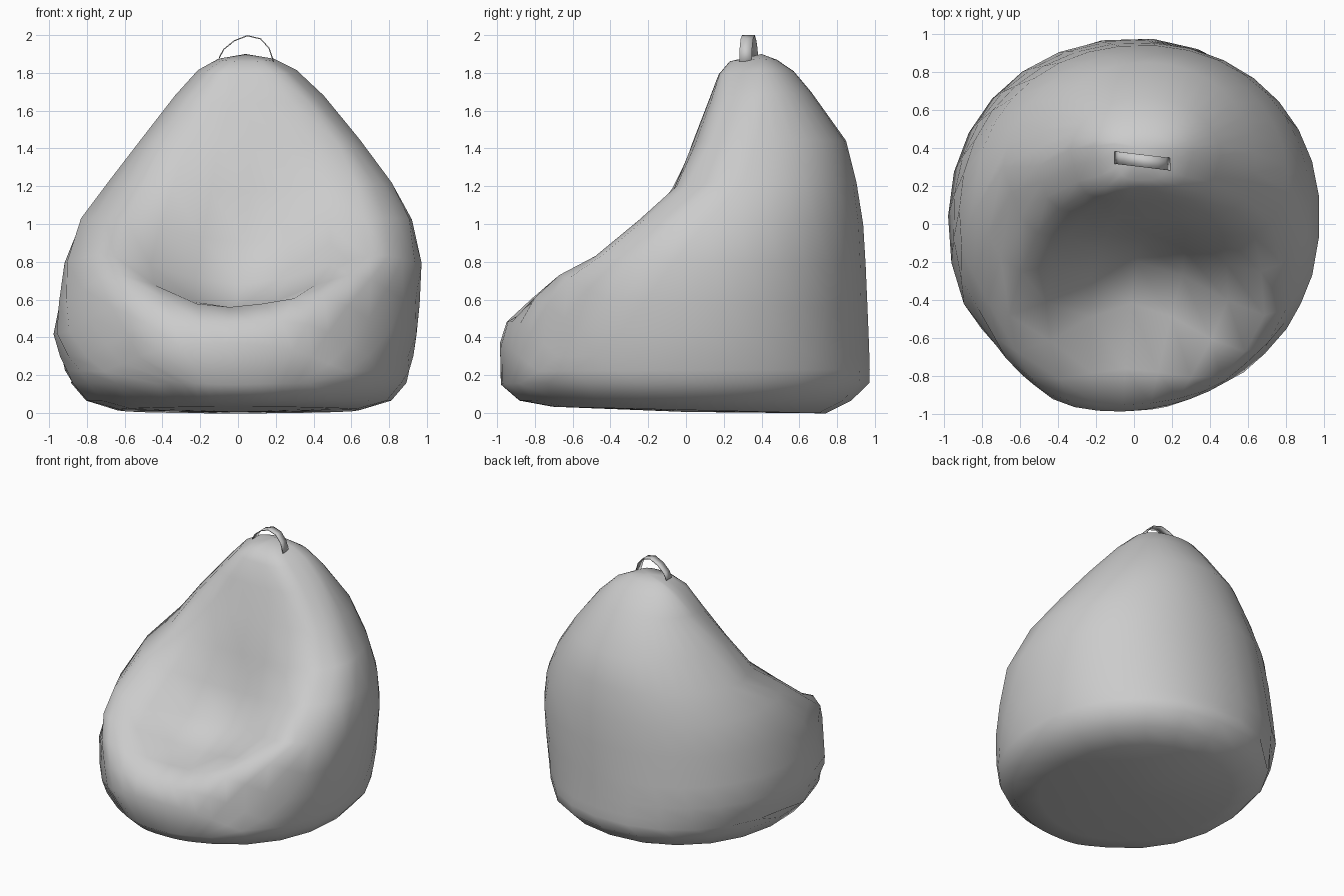
import bpy, bmesh, math
from mathutils import Vector

if "Cube" in bpy.data.objects:
    bpy.data.objects.remove(bpy.data.objects["Cube"])

# Round shell at each height: z, left x, right x, centre y, back y, front y
SHELL = [
    (0.06, -.80, .83, 0, .90, -.82), (0.17, -.90, .90, 0, .98, -.98),
    (0.40, -.98, .95, 0, .97, -.98), (0.85, -.91, .98, .05, .95, -.95),
    (1.00, -.85, .93, .10, .94, -.80), (1.13, -.77, .88, .15, .92, -.50),
    (1.40, -.55, .68, .25, .875, -.10), (1.60, -.40, .53, .33, .74, .08),
    (1.80, -.24, .34, .38, .585, .18), (1.91, -.05, .12, .40, .42, .32),
]
# Front panel rows: centre (y, z), bolster (x, y, z), right seam (y, z), back z
ROWS = [
    ((.23, 1.86), (.11, .26, 1.865), (.39, 1.875), 1.87),
    ((.175, 1.79), (.19, .20, 1.80), (.38, 1.815), 1.81),
    ((.115, 1.64), (.31, .16, 1.65), (.36, 1.68), 1.70),
    ((.03, 1.42), (.46, .08, 1.43), (.27, 1.45), 1.44),
    ((-.04, 1.17), (.57, -.05, 1.20), (.17, 1.22), 1.22),
    ((-.09, .90), (.63, -.25, 1.02), (-.05, 1.03), 1.00),
    ((-.20, .68), (.67, -.48, .83), (-.27, .80), .78),
    ((-.42, .54), (.60, -.67, .73), (-.42, .60), .55),
    ((-.76, .56), (.50, -.80, .61), (-.55, .43), .40),
    ((-.95, .48), (.42, -.88, .47), (-.68, .30), .30),
    ((-.985, .37), (.36, -.92, .33), (-.78, .22), .23),
    ((-.98, .15), (.20, -.96, .155), (-.88, .155), .16),
]
BACK, SUB, POW = 18, 3, .95


def shell_at(z):
    for a, b in zip(SHELL, SHELL[1:]):
        if z <= b[0]:
            t = max(0, (z - a[0]) / (b[0] - a[0]))
            return [p + (q - p) * t for p, q in zip(a, b)][1:]
    return SHELL[-1][1:]


def shell_point(angle, z):
    left, right, cy, back, front = shell_at(z)
    c, s = math.cos(angle), math.sin(angle)
    x = (left + right) / 2 + (right - left) / 2 * math.copysign(abs(c) ** POW, c)
    y = cy + (back - cy if s > 0 else cy - front) * math.copysign(abs(s) ** POW, s)
    return Vector((x, y, z))


def seam_angle(y, z):
    _, _, cy, back, front = shell_at(z)
    s = (y - cy) / (back - cy if y > cy else cy - front)
    s = max(-1, min(1, s))
    return math.asin(math.copysign(abs(s) ** (1 / POW), s))


def smooth_path(pts, n):
    ext = [2 * pts[0] - pts[1]] + pts + [2 * pts[-1] - pts[-2]]
    out = []
    for i in range(1, len(ext) - 2):
        a, b, c, d = ext[i - 1:i + 3]
        for k in range(n):
            t = k / n
            out.append(.5 * (2 * b + (c - a) * t + (2 * a - 5 * b + 4 * c - d) * t * t
                             + (3 * b - a - 3 * c + d) * t ** 3))
    return out + [pts[-1]]


def ring(centre, bolster, seam, back_z):
    sy, sz = seam
    # the left seam sits a little further back than the right one
    shift = .13 if .2 < sz < 1.3 else .03
    start = seam_angle(sy, sz)
    end = math.pi - seam_angle(sy + shift, sz)
    body = []
    for i in range(BACK + 1):
        t = i / BACK
        w = math.sin(math.pi * t) ** .8 if 0 < t < 1 else 0
        body.append(shell_point(start + (end - start) * t, sz + (back_z - sz) * w))
    x0 = (body[0].x + body[-1].x) / 2
    bx, by, bz = bolster
    panel = [body[-1], Vector((x0 - bx, by, bz)), Vector((x0, *centre)),
             Vector((x0 + bx, by, bz)), body[0]]
    return body + smooth_path(panel, SUB)[1:-1]


def make_object(name, bm, angle):
    bmesh.ops.recalc_face_normals(bm, faces=bm.faces)
    mesh = bpy.data.meshes.new(name)
    bm.to_mesh(mesh)
    bm.free()
    ob = bpy.data.objects.new(name, mesh)
    bpy.context.collection.objects.link(ob)
    bpy.ops.object.select_all(action='DESELECT')
    ob.select_set(True)
    bpy.context.view_layer.objects.active = ob
    bpy.ops.object.shade_smooth_by_angle(angle=math.radians(angle))
    return ob


# Beanbag: rings from the tip, over the dented seat, down to the rolled base
rings = [ring(*r) for r in ROWS]
last = rings[-1]
rings.append([Vector((p.x * .91, p.y * .90, .065)) for p in last])
rings.append([Vector((p.x * .72, p.y * .74 + .02, .015 - .018 * p.y)) for p in last])
bm = bmesh.new()
loops = [[bm.verts.new(p) for p in r] for r in rings]
n = len(last)
for a, b in zip(loops, loops[1:]):
    for i in range(n):
        j = (i + 1) % n
        bm.faces.new((a[i], a[j], b[j], b[i]))
for loop, tip in ((loops[0], (.04, .40, 1.9)), (loops[-1], (0, 0, .005))):
    v = bm.verts.new(tip)
    for i in range(n):
        bm.faces.new((loop[i], loop[(i + 1) % n], v))
make_object("beanbag", bm, 60)

# Carry strap: thin arched ribbon on the tip
ARCH = [(-.10, 1.88), (-.075, 1.925), (-.02, 1.97), (.05, 1.997), (.12, 1.98),
        (.165, 1.93), (.188, 1.86)]
bm = bmesh.new()
pairs = [[bm.verts.new((x, .337 - .12 * x + d, z)) for d in (-.033, .033)] for x, z in ARCH]
for a, b in zip(pairs, pairs[1:]):
    bm.faces.new((a[0], b[0], b[1], a[1]))
strap = make_object("carry_strap", bm, 60)
solid = strap.modifiers.new("thickness", 'SOLIDIFY')
solid.thickness = .006
solid.offset = 0
